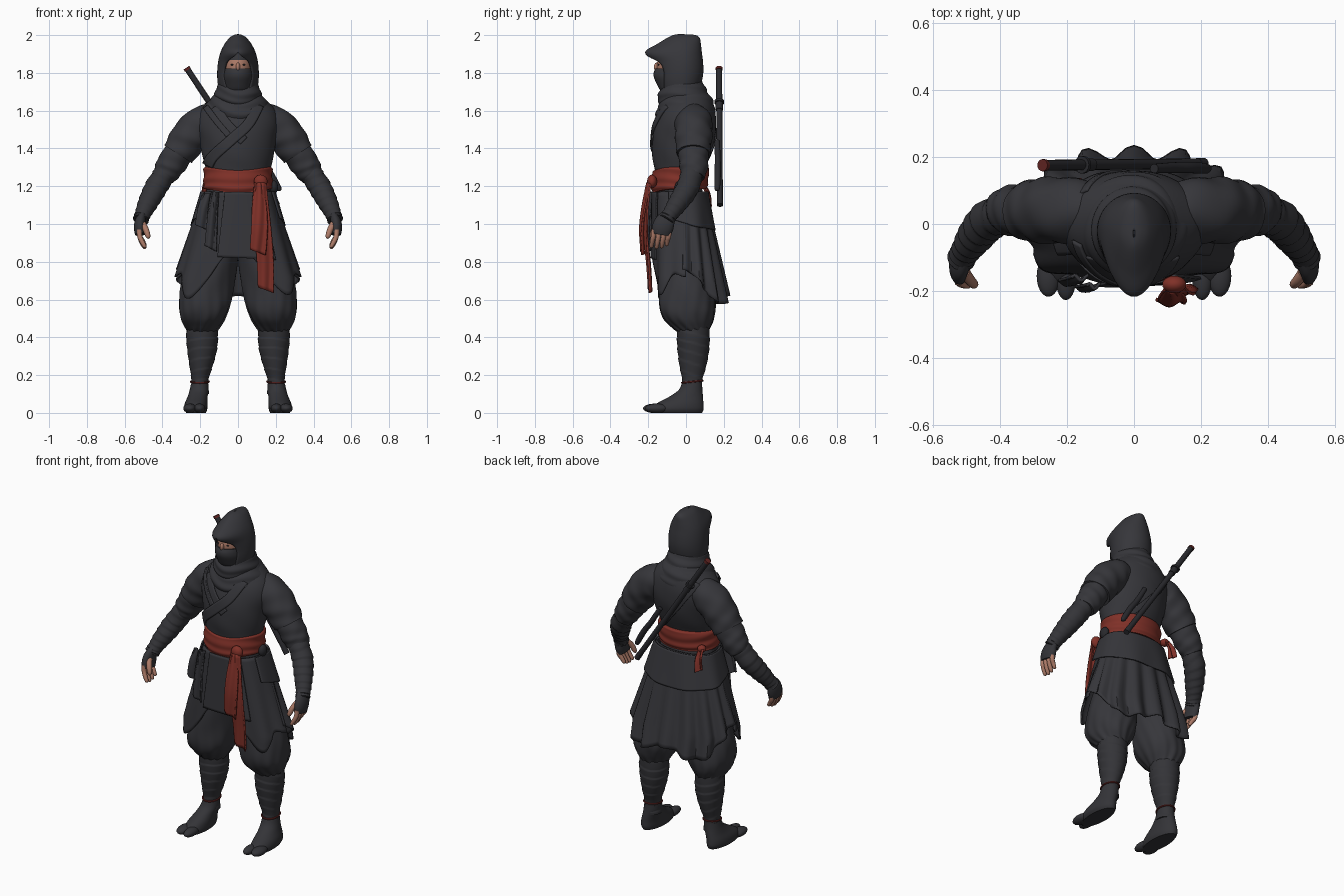
import bpy, bmesh
from math import sin, cos, pi, radians, copysign
from mathutils import Vector
from mathutils.bvhtree import BVHTree

if "Cube" in bpy.data.objects:
    bpy.data.objects.remove(bpy.data.objects["Cube"])


def material(name, r, g, b):
    m = bpy.data.materials.new(name)
    m.use_nodes = True
    m.diffuse_color = (r, g, b, 1)
    bsdf = m.node_tree.nodes["Principled BSDF"]
    bsdf.inputs["Base Color"].default_value = (r, g, b, 1)
    bsdf.inputs["Roughness"].default_value = 0.8
    return m


CLOTH = material("charcoal cloth", .037, .037, .043)
WRAP = material("wrap cloth", .034, .034, .039)
BLACK = material("black lacquer", .022, .022, .026)
RED = material("red sash", .215, .03, .021)
CORD = material("dark red cord", .12, .018, .016)
SKIN = material("skin", .42, .2, .14)


def surface(name, mat, rows, cols, f, closed=True, cap=True, mirror=False, thick=0):
    """Grid of points f(t, u), closed around u unless told otherwise."""
    bm = bmesh.new()
    grid = [[bm.verts.new(f(i / (rows - 1), j / (cols if closed else cols - 1)))
             for j in range(cols)] for i in range(rows)]
    for a, b in zip(grid, grid[1:]):
        for j in range(cols if closed else cols - 1):
            k = (j + 1) % cols
            bm.faces.new((a[j], a[k], b[k], b[j]))
    if closed and cap:
        bm.faces.new(grid[0])
        bm.faces.new(grid[-1])
    bmesh.ops.remove_doubles(bm, verts=bm.verts, dist=1e-5)
    bmesh.ops.recalc_face_normals(bm, faces=bm.faces)
    me = bpy.data.meshes.new(name)
    bm.to_mesh(me)
    bm.free()
    me.materials.append(mat)
    me.polygons.foreach_set("use_smooth", [True] * len(me.polygons))
    me.set_sharp_from_angle(angle=radians(45))
    ob = bpy.data.objects.new(name, me)
    bpy.context.collection.objects.link(ob)
    if thick:
        mod = ob.modifiers.new("thickness", "SOLIDIFY")
        mod.thickness, mod.offset = thick, 0
    if mirror:
        ob.modifiers.new("mirror", "MIRROR").use_mirror_merge = False
    return ob


def spline(keys, t):
    """Smooth interpolation through evenly spaced tuples."""
    n = len(keys) - 1
    i = min(int(t * n), n - 1)
    s = t * n - i
    p = [keys[max(0, min(n, i + d))] for d in (-1, 0, 1, 2)]
    return [b + .5 * s * (c - a + s * (2*a - 5*b + 4*c - d + s * (3*(b - c) + d - a)))
            for a, b, c, d in zip(*p)]


def no_fold(t, u):
    return 1


def wraps(turns, depth):
    return lambda t, u: 1 + depth * ((t * turns + u + .25 * sin(2 * pi * u)) % 1 - .5)


def body(name, mat, keys, rows=32, cols=56, fold=no_fold, drape=0, **kw):
    """Stacked oval rings; keys are (x, z, half width, front y, back y)."""
    def f(t, u):
        x, z, w, front, back = spline(keys, t)
        a, k = 2 * pi * u, fold(t, u)
        return (x + k * w * cos(a), (front + back) / 2 + k * (back - front) / 2 * sin(a),
                z - drape * max(0, -sin(a)) ** 3)
    return surface(name, mat, rows, cols, f, **kw)


def tube(name, mat, keys, rows=16, cols=16, fold=no_fold, flat=1, **kw):
    """Round sweep; keys are (x, y, z, radius)."""
    def f(t, u):
        x, y, z, r = spline(keys, t)
        p = Vector((x, y, z))
        d = Vector(spline(keys, min(1, t + .02))[:3]) - Vector(spline(keys, max(0, t - .02))[:3])
        d.normalize()
        side = Vector((0, 1, 0)).cross(d).normalized()
        a, r = 2 * pi * u, max(r, .002) * fold(t, u)
        return p + side * (r * flat * cos(a)) + d.cross(side) * (r * sin(a))
    return surface(name, mat, rows, cols, f, **kw)


def ball(name, mat, c, r, **kw):
    return surface(name, mat, 16, 24, lambda t, u: (
        c[0] + r[0] * sin(pi * t) * cos(2 * pi * u),
        c[1] + r[1] * sin(pi * t) * sin(2 * pi * u),
        c[2] + r[2] * cos(pi * t)), cap=False, **kw)


# Torso and wrapped lapels
torso = body("jacket", CLOTH, [
    (0, 1.12, .18, -.15, .10), (0, 1.2, .165, -.155, .085), (0, 1.28, .17, -.165, .092),
    (0, 1.36, .188, -.178, .125), (0, 1.45, .205, -.178, .152), (0, 1.53, .216, -.165, .16),
    (0, 1.6, .2, -.14, .153), (0, 1.66, .145, -.11, .135), (0, 1.7, .1, -.09, .11)],
    fold=lambda t, u: 1 + .012 * sin(2 * pi * (5 * u + 4 * t)) * (1 - t))
tree = BVHTree.FromPolygons([v.co for v in torso.data.vertices],
                            [p.vertices[:] for p in torso.data.polygons])


def band(name, path, width, face=-1, lift=.003):
    """Cloth strip laid on the jacket; path holds (x, z) points."""
    def f(t, u):
        a, b = spline(path, max(0, t - .03)), spline(path, min(1, t + .03))
        d = Vector((b[0] - a[0], 0, b[1] - a[1])).normalized()
        x, z = spline(path, t)
        p = Vector((x, face, z)) + Vector((-d.z, 0, d.x)) * width * (u - .5)
        hit = tree.ray_cast(p, Vector((0, -face, 0)))[0]
        return Vector((p.x, (hit.y if hit else 0) + face * lift, p.z))
    surface(name, CLOTH, 30, 7, f, closed=False, thick=.01)


band("under_lapel", [(-.12, 1.62), (-.06, 1.53), (.03, 1.44)], .05)
band("over_lapel", [(.11, 1.63), (.055, 1.53), (-.03, 1.45), (-.13, 1.36), (-.16, 1.31)], .055, lift=.007)
band("chest_strap", [(-.17, 1.62), (-.11, 1.54), (-.05, 1.47)], .03, lift=.01)
band("back_strap", [(-.15, 1.62), (-.04, 1.46), (.1, 1.3)], .03, face=1)

# Cowl rolls around the neck
body("cowl_lower", CLOTH, [(0, 1.57, .165, -.14, .15), (0, 1.62, .168, -.16, .152),
     (0, 1.67, .138, -.15, .135), (0, 1.71, .1, -.12, .1)], drape=.05,
     fold=lambda t, u: 1 + .02 * sin(2 * pi * (3 * u + 2.5 * t)))
body("cowl_upper", CLOTH, [(0, 1.64, .12, -.12, .12), (0, 1.68, .126, -.148, .12),
     (0, 1.73, .11, -.143, .1), (0, 1.77, .085, -.11, .075)], drape=.03,
     fold=lambda t, u: 1 + .02 * sin(2 * pi * (2 * u + 3 * t)))

# Head with headband, eyes and mask
head = ball("head", SKIN, (0, -.05, 1.835), (.076, .105, .11))
head.data.materials.append(WRAP)
for p in head.data.polygons:
    p.material_index = int(p.center.z > 1.866)
ball("eyes", BLACK, (.031, -.1445, 1.843), (.010, .004, .0035), mirror=True)
ball("nose", SKIN, (0, -.156, 1.832), (.011, .014, .022))
body("face_mask", WRAP, [(0, 1.68, .07, -.11, .03), (0, 1.72, .075, -.145, .03),
     (0, 1.765, .08, -.165, .03), (0, 1.8, .081, -.172, .03), (0, 1.822, .079, -.160, .03)],
     fold=lambda t, u: 1 + .012 * sin(14 * t))

# Peaked hood, open at the face; keys are (z, half width, front, back, opening angle)
HOOD = [(1.69, .095, -.125, .06, 32), (1.76, .104, -.145, .08, 42), (1.81, .105, -.152, .087, 44),
        (1.86, .1, -.172, .085, 36), (1.908, .088, -.212, .079, 0), (1.95, .067, -.148, .074, 0),
        (1.982, .042, -.095, .068, 0), (1.996, .02, -.065, .045, 0), (2.0, .002, -.04, -.02, 0)]


def hood(t, u):
    z, w, front, back, gap = spline(HOOD, t)
    gap = radians(max(0, gap))
    a = -pi / 2 + gap + u * (2 * pi - 2 * gap)
    s = sin(a)
    pinch = 1 - .3 * s * s * t if s < 0 else 1
    mid = -.02
    return (w * cos(a) * pinch, mid + s * ((mid - front) if s < 0 else (back - mid)), z)


surface("hood", CLOTH, 41, 49, hood, closed=False, thick=.01)


# Sleeves, forearm wraps and hands
def crease(t, u):
    return 1 + .03 * sin(2 * pi * (2 * u + 3 * t)) + .015 * sin(2 * pi * (5 * u - 2 * t))


tube("shoulder_sleeves", CLOTH, [(.12, .035, 1.545, .09), (.185, .04, 1.53, .098),
     (.245, .04, 1.475, .099), (.285, .04, 1.42, .094), (.318, .04, 1.37, .088)], 24, 32,
     crease, mirror=True)
tube("under_sleeves", CLOTH, [(.28, .04, 1.43, .08), (.335, .04, 1.345, .078),
     (.37, .04, 1.29, .073), (.395, .035, 1.25, .06)], 20, 32, crease, mirror=True)
tube("forearm_wraps", WRAP, [(.36, .04, 1.31, .055), (.43, .012, 1.2, .06),
     (.475, -.04, 1.115, .053), (.505, -.085, 1.05, .042), (.515, -.105, 1.02, .042)],
     60, 24, wraps(9, .09), mirror=True)
tube("gloves", WRAP, [(.508, -.09, 1.045, .04), (.518, -.112, 1.01, .053),
     (.52, -.125, .975, .056), (.517, -.13, .945, .05)], 14, 20, flat=.55, mirror=True)
for i, name in enumerate(("little", "ring", "middle", "index")):
    y, drop = -.088 - .027 * i, (.015, .004, 0, .006)[i]
    tube(name + "_fingers", SKIN, [(.522, y, .97, .014), (.52, y - .004, .935, .0135),
         (.508, y - .01, .9 + drop, .0125), (.494, y - .014, .875 + drop, .010),
         (.491, y - .014, .868 + drop, .003)], 14, 10, mirror=True)
tube("thumbs", SKIN, [(.505, -.145, 1.0, .018), (.488, -.168, .97, .016),
     (.476, -.18, .935, .013), (.473, -.181, .922, .003)], 12, 10, mirror=True)

# Balloon trousers, shin wraps, ankle cords and split-toe shoes
body("trousers", CLOTH, [(.188, .43, .075, -.045, .115), (.188, .455, .092, -.075, .128),
     (.185, .5, .118, -.12, .148), (.178, .56, .135, -.142, .158), (.164, .66, .14, -.14, .15),
     (.135, .78, .13, -.135, .135), (.11, .9, .115, -.13, .125), (.09, 1.05, .1, -.12, .1)],
     40, 72, mirror=True,
     fold=lambda t, u: 1 + .045 * (1 - t) ** 2 * cos(2 * pi * (13 * u + .6 * sin(5 * t)))
     + .02 * sin(2 * pi * (4 * u + 2 * t)))
body("shin_wraps", WRAP, [(.205, .1, .052, -.025, .085), (.202, .17, .045, -.02, .086),
     (.195, .25, .062, -.035, .108), (.19, .33, .078, -.045, .122), (.19, .4, .084, -.048, .125),
     (.19, .47, .08, -.045, .12)], 70, 32, wraps(7, .05), mirror=True)
surface("ankle_cords", CORD, 8, 28, lambda t, u: (
    .202 + (.048 + .005 * cos(2 * pi * t)) * cos(2 * pi * u),
    .033 + (.056 + .005 * cos(2 * pi * t)) * sin(2 * pi * u),
    .165 + .005 * sin(2 * pi * t) + .006 * sin(2 * pi * u)), cap=False, mirror=True)
body("shoes", WRAP, [(.222, 0, .052, -.175, .085), (.224, .02, .061, -.185, .093),
     (.222, .05, .06, -.155, .092), (.214, .085, .053, -.09, .09), (.206, .12, .05, -.04, .087),
     (.203, .155, .046, -.022, .085)], 20, 32, mirror=True)
ball("big_toes", WRAP, (.203, -.165, .024), (.03, .062, .025), mirror=True)
ball("outer_toes", WRAP, (.255, -.155, .024), (.035, .062, .025), mirror=True)

# Jacket skirt: overlapping panels with uneven hems, angle -90 is the front
WAIST = 1.17


def panel(name, start, end, hems, lift=0, folds=7, depth=.02):
    def f(t, u):
        a = radians(start + (end - start) * u)
        z = WAIST + (spline(hems, u)[0] - WAIST) * t
        d = WAIST - z
        k = lift + d * depth * cos(2 * pi * folds * u)
        power = .8 if sin(a) < 0 else .95
        x, y = [copysign(abs(v) ** power, v) for v in (cos(a), sin(a))]
        depth_y = .165 + .015 * d if y < 0 else .1 + .2 * d
        return x * (.18 + .315 * min(d, .47) + k), y * (depth_y + k), z
    surface(name, CLOTH, 24, 61, f, closed=False, thick=.009)


panel("right_front_skirt", -180, -97, [(.72,), (.73,), (.605,), (.69,), (.84,)], .002, 2)
panel("left_front_skirt", -83, 0, [(.84,), (.7,), (.625,), (.73,), (.72,)], .002, 2)
panel("back_skirt", -3, 183, [(.76,), (.7,), (.59,), (.58,), (.62,), (.58,), (.59,), (.7,), (.76,)],
      0, 8, .038)
panel("front_flap", -106, -55, [(.825,), (.82,), (.815,), (.81,)], .014, 1, .01)
panel("jacket_tail", -25, 205, [(1.03,), (.99,), (.975,), (.965,), (.975,), (.99,), (1.03,)], .015, 5)

# Sash with knot and hanging ends, rising a little at the back
body("sash", RED, [(0, 1.185, .178, -.178, .108), (0, 1.21, .183, -.184, .116),
     (0, 1.25, .181, -.183, .118), (0, 1.295, .181, -.178, .122), (0, 1.305, .165, -.16, .1)],
     28, 64, lambda t, u: 1 + .014 * sin(2 * pi * (3.2 * t + .5 * sin(2 * pi * u))), drape=.02)
ball("sash_knot", RED, (.12, -.18, 1.225), (.036, .026, .036))


def ribbon(name, mat, keys, pleat=.008):
    """Hanging cloth; keys are (x, y, z, width)."""
    def f(t, u):
        x, y, z, w = spline(keys, t)
        return x + w * (u - .5), y + pleat * sin(8 * u + 2 * t), z + .03 * t * (.5 - u)
    surface(name, mat, 18, 13, f, closed=False, thick=.009)


ribbon("sash_end_long", RED, [(.125, -.195, 1.22, .05), (.125, -.21, 1.08, .08),
       (.135, -.212, .93, .09), (.145, -.198, .78, .088), (.147, -.19, .65, .08)])
ribbon("sash_end_short", RED, [(.11, -.198, 1.22, .04), (.113, -.222, 1.1, .075),
       (.113, -.236, .98, .085), (.105, -.23, .85, .08)])
ribbon("sash_end_back", RED, [(-.165, .085, 1.22, .03), (-.17, .115, 1.16, .045),
       (-.175, .125, 1.1, .055)])
ball("sash_knot_back", RED, (-.16, .075, 1.215), (.025, .025, .022))
ribbon("hip_tie_long", CLOTH, [(-.12, -.185, 1.17, .04), (-.135, -.192, 1.05, .05),
       (-.145, -.192, .87, .06)])
ribbon("hip_tie_short", CLOTH, [(-.16, -.16, 1.16, .05), (-.18, -.172, 1.08, .065),
       (-.19, -.175, .98, .07)])
ball("hip_pouch", BLACK, (.19, -.03, 1.195), (.022, .03, .035))

# Sword slung across the back, and a short curved sheath beside it
TOP, END = Vector((-.268, .175, 1.82)), Vector((.208, .18, 1.1))


def rod(name, mat, a, b, r):
    tube(name, mat, [(*TOP.lerp(END, a), r), (*TOP.lerp(END, b), r)], 6, 16)


rod("sword_pommel", CORD, -.01, .006, .018)
rod("sword_grip", BLACK, .006, .235, .016)
rod("sword_guard", BLACK, .235, .25, .026)
rod("sword_scabbard", BLACK, .25, .98, .0155)
rod("scabbard_mouth", BLACK, .25, .3, .019)
rod("scabbard_tip", BLACK, .96, 1, .017)
tube("short_sheath", BLACK, [(.06, .165, 1.44, .014), (.12, .168, 1.34, .016),
     (.17, .168, 1.27, .017), (.215, .165, 1.19, .015), (.222, .165, 1.175, .004)], 18, 14)
